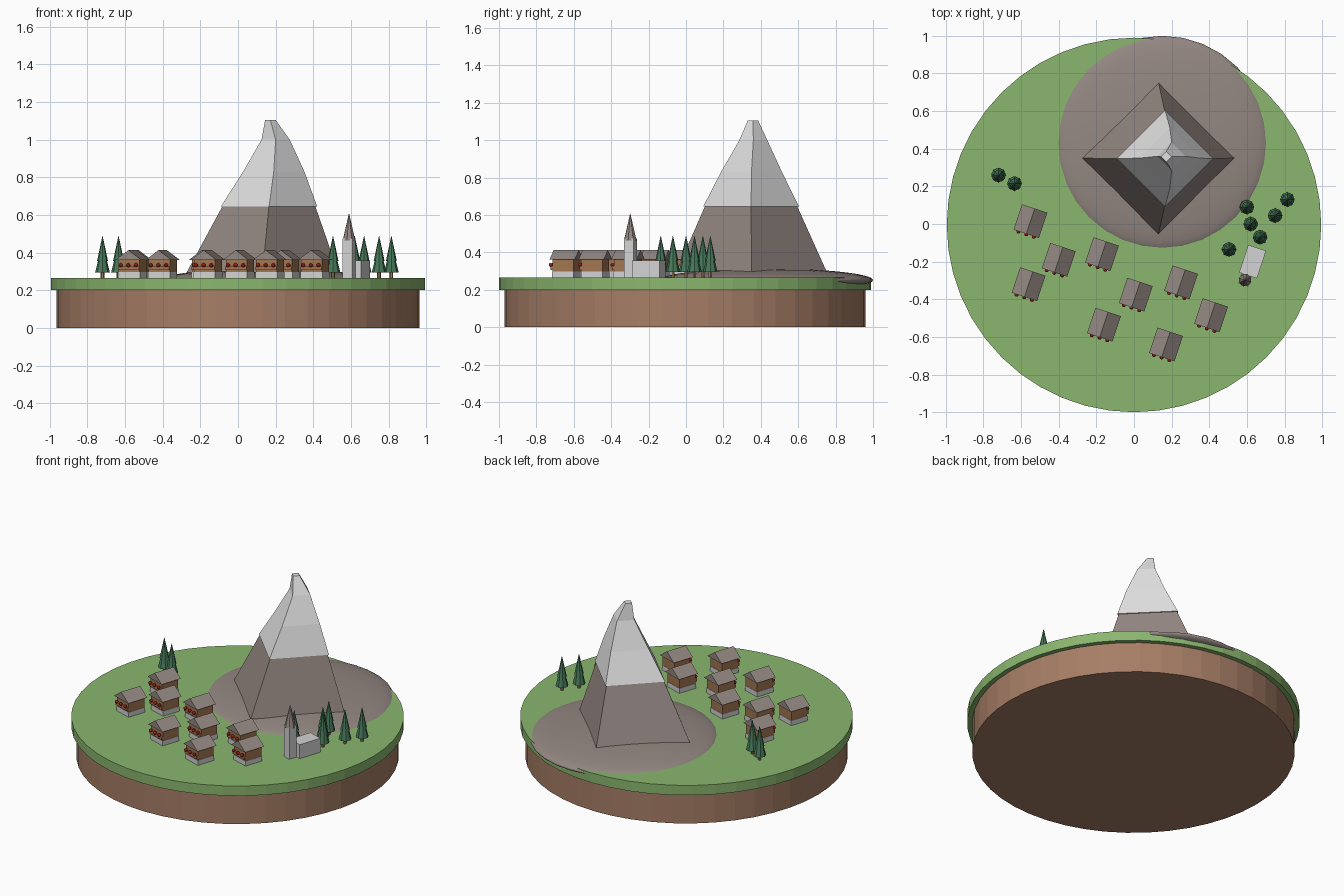
import bpy, bmesh
from math import cos, sin, pi, radians
from mathutils import Matrix, Vector

if "Cube" in bpy.data.objects:
    bpy.data.objects.remove(bpy.data.objects["Cube"])


def material(name, r, g, b):
    lin = [(c / 255) ** 2.2 for c in (r, g, b)] + [1]
    m = bpy.data.materials.new(name)
    m.use_nodes = True
    m.diffuse_color = lin
    bsdf = next(n for n in m.node_tree.nodes if n.type == "BSDF_PRINCIPLED")
    bsdf.inputs["Base Color"].default_value = lin
    return m


GRASS = material("grass green", 137, 181, 110)
EARTH = material("earth brown", 165, 125, 102)
ROCK = material("rock grey", 146, 134, 129)
SNOW = material("snow white", 224, 224, 224)
STONE = material("pale stone", 210, 210, 210)
WOOD = material("timber brown", 160, 118, 82)
PINE = material("pine green", 72, 120, 90)
RED = material("flower red", 200, 45, 40)

GROUND = 0.265
TURN = Matrix.Rotation(radians(-18.4), 4, "Z")


def finish(name, bm, mat, place=None):
    bmesh.ops.recalc_face_normals(bm, faces=bm.faces)
    mesh = bpy.data.meshes.new(name)
    bm.to_mesh(mesh)
    bm.free()
    mesh.materials.append(mat)
    obj = bpy.data.objects.new(name, mesh)
    if place:
        obj.matrix_world = place
    bpy.context.collection.objects.link(obj)
    return obj


def loft(name, rings, sides, mat, place=None):
    """Closed solid through rings given as (x, y, z, radius)."""
    bm = bmesh.new()
    loops = []
    for x, y, z, r in rings:
        loops.append([bm.verts.new((x + r * cos(2 * pi * i / sides),
                                    y + r * sin(2 * pi * i / sides), z))
                      for i in range(sides)])
    for a, b in zip(loops, loops[1:]):
        for i in range(sides):
            j = (i + 1) % sides
            bm.faces.new((a[i], a[j], b[j], b[i]))
    bm.faces.new(loops[0])
    bm.faces.new(loops[-1])
    return finish(name, bm, mat, place)


def box(name, size, centre, mat, place=None):
    bm = bmesh.new()
    bmesh.ops.create_cube(bm, size=1)
    bmesh.ops.scale(bm, vec=size, verts=bm.verts)
    bmesh.ops.translate(bm, vec=centre, verts=bm.verts)
    return finish(name, bm, mat, place)


def gable_roof(name, half, eave, ridge, mat, place):
    bm = bmesh.new()
    ends = [[bm.verts.new((x, y, z)) for x, z in
             ((-half, eave), (half, eave), (0, ridge))] for y in (-half, half)]
    front, back = ends
    bm.faces.new(front)
    bm.faces.new(back)
    for i in range(3):
        j = (i + 1) % 3
        bm.faces.new((front[i], front[j], back[j], back[i]))
    return finish(name, bm, mat, place)


def at(x, y):
    return Matrix.Translation((x, y, GROUND))


# Island
loft("earth_base", [(0, -0.005, 0, 0.965), (0, -0.005, 0.2, 0.965)], 48, EARTH)
loft("grass_top", [(0, -0.005, 0.2, 0.995), (0, -0.005, GROUND, 0.995)], 48, GRASS)

# Rounded rock mound under the mountain
bm = bmesh.new()
bmesh.ops.create_uvsphere(bm, u_segments=32, v_segments=24, radius=1)
bmesh.ops.scale(bm, vec=(0.565, 0.57, 0.062), verts=bm.verts)
for f in bm.faces:
    f.smooth = True
finish("rock_mound", bm, ROCK, Matrix.Translation((0.15, 0.43, 0.252)))

# Four-sided peak with an overhanging snow cap and a bent summit
loft("mountain_rock", [(0.13, 0.35, 0.295, 0.403), (0.165, 0.348, 0.655, 0.243)], 4, ROCK)
loft("mountain_snow", [(0.165, 0.348, 0.645, 0.256), (0.19, 0.35, 0.83, 0.163),
                       (0.2, 0.36, 1.0, 0.075), (0.172, 0.358, 1.105, 0.028)], 4, SNOW)

# Chalets
chalets = [(-0.55, 0.015), (-0.4, -0.19), (-0.56, -0.32), (-0.17, -0.16),
           (0.01, -0.375), (0.25, -0.31), (-0.16, -0.535), (0.41, -0.485), (0.17, -0.64)]
for n, (x, y) in enumerate(chalets):
    place = at(x, y) @ TURN
    box(f"chalet_foundation_{n}", (0.122, 0.122, 0.032), (0, 0, 0.016), STONE, place)
    box(f"chalet_walls_{n}", (0.118, 0.118, 0.07), (0, 0, 0.066), WOOD, place)
    gable_roof(f"chalet_roof_{n}", 0.071, 0.097, 0.148, ROCK, place)
    box(f"chalet_balcony_{n}", (0.118, 0.012, 0.02), (0, -0.064, 0.052), WOOD, place)
    bm = bmesh.new()
    for dx in (-0.043, 0, 0.043):
        bmesh.ops.create_icosphere(bm, subdivisions=2, radius=0.011,
                                   matrix=Matrix.Translation((dx, -0.073, 0.068)))
    finish(f"balcony_flowers_{n}", bm, RED, place)

# Church
box("church_nave", (0.1, 0.155, 0.092), (0, 0, 0.046), STONE, at(0.63, -0.2) @ TURN)
tower = at(0.59, -0.298) @ TURN
box("church_tower", (0.055, 0.055, 0.21), (0, 0, 0.105), STONE, tower)
loft("church_spire", [(0, 0, 0.2, 0.035), (0, 0, 0.342, 0.001)], 8, ROCK, tower)

# Pine trees
pines = [(-0.72, 0.26), (-0.635, 0.215), (0.6, 0.09), (0.75, 0.045),
         (0.815, 0.13), (0.62, 0), (0.67, -0.07), (0.505, -0.135)]
for n, (x, y) in enumerate(pines):
    place = at(x, y)
    loft(f"pine_trunk_{n}", [(0, 0, 0, 0.01), (0, 0, 0.04, 0.01)], 6, WOOD, place)
    loft(f"pine_lower_{n}", [(0, 0, 0.03, 0.039), (0, 0, 0.17, 0.004)], 8, PINE, place)
    loft(f"pine_upper_{n}", [(0, 0, 0.09, 0.029), (0, 0, 0.222, 0.001)], 8, PINE, place)
